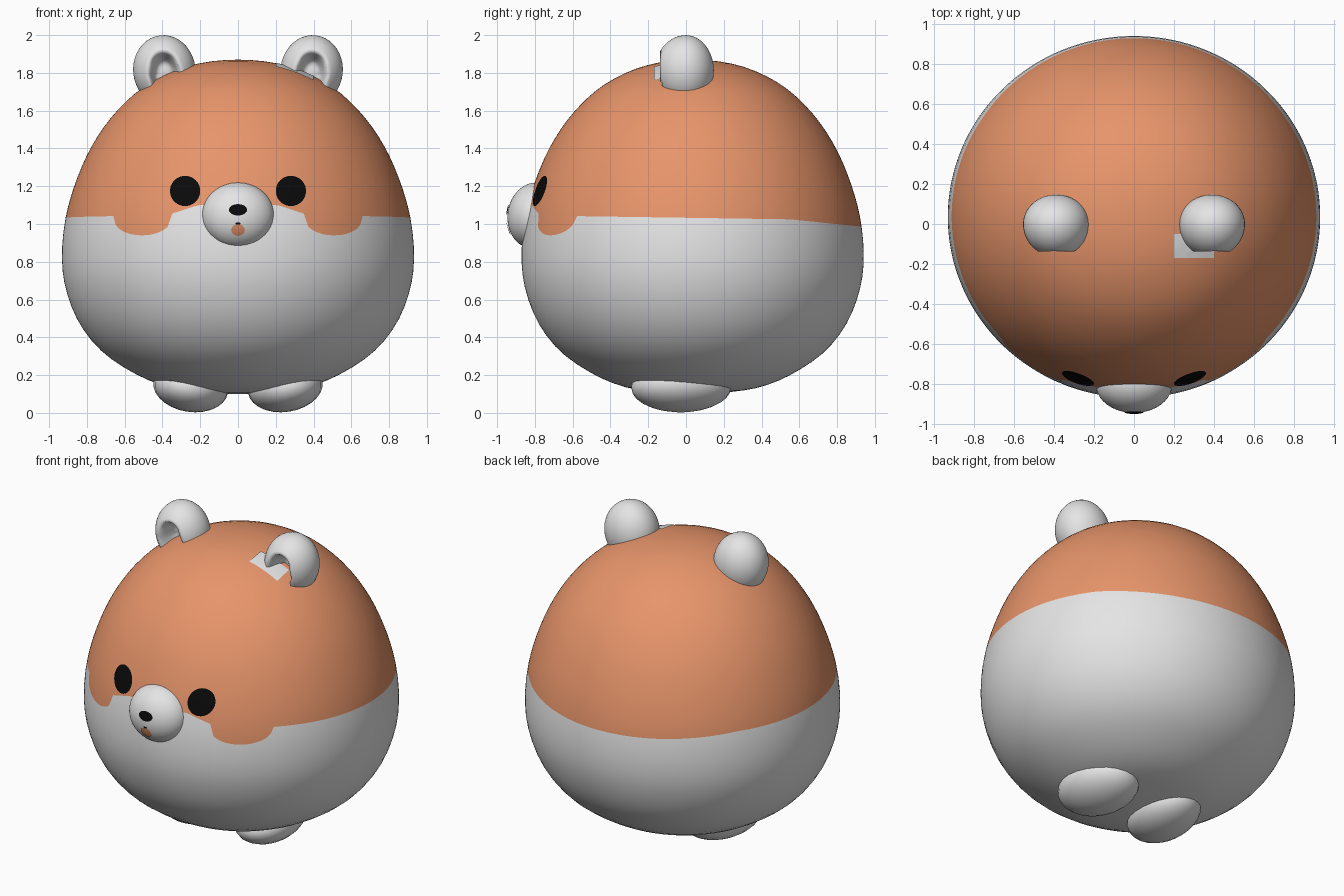
import bpy, bmesh, math
from mathutils import Vector, Matrix, Euler
from mathutils.bvhtree import BVHTree

if "Cube" in bpy.data.objects:
    bpy.data.objects.remove(bpy.data.objects["Cube"])


def material(name, rgb):
    m = bpy.data.materials.new(name)
    m.diffuse_color = (*rgb, 1)
    m.use_nodes = True
    m.node_tree.nodes["Principled BSDF"].inputs["Base Color"].default_value = m.diffuse_color
    return m


WHITE = material("soft white", (0.78, 0.78, 0.79))
ORANGE = material("warm orange", (0.80, 0.30, 0.145))
BLACK = material("black", (0.003, 0.003, 0.003))


def finish(name, bm, *mats):
    bmesh.ops.recalc_face_normals(bm, faces=bm.faces)
    me = bpy.data.meshes.new(name)
    for f in bm.faces:
        f.smooth = True
    bm.to_mesh(me)
    tree = BVHTree.FromBMesh(bm)
    bm.free()
    for m in mats:
        me.materials.append(m)
    ob = bpy.data.objects.new(name, me)
    bpy.context.collection.objects.link(ob)
    return tree


def ellipsoid(name, loc, radii, rot, mat, seg=40, rings=24, deform=None):
    bm = bmesh.new()
    bmesh.ops.create_uvsphere(bm, u_segments=seg, v_segments=rings, radius=1)
    if deform:
        deform(bm)
    bm.transform(Matrix.LocRotScale(Vector(loc), Euler(rot), Vector(radii)))
    return finish(name, bm, mat)


def patch(name, tree, a, b, ra, rb, mat, top=False, square=False, n=40, rings=5):
    """Thin plate laid on a surface, projected from the front or the top."""
    bm = bmesh.new()

    def drop(u, v):
        start, way = (((u, v, 3), (0, 0, -1)) if top else ((u, -3, v), (0, 1, 0)))
        p, nrm, _, _ = tree.ray_cast(Vector(start), Vector(way))
        return bm.verts.new(p - Vector(way) * 0.006)

    mid, prev = drop(a, b), None
    for k in range(1, rings + 1):
        ring = []
        for i in range(n):
            c, s = math.cos(math.tau * i / n), math.sin(math.tau * i / n)
            q = k / rings / (max(abs(c), abs(s)) if square else 1)
            ring.append(drop(a + ra * c * q, b + rb * s * q))
        for i in range(n):
            j = (i + 1) % n
            if prev:
                bm.faces.new((prev[i], ring[i], ring[j], prev[j]))
            else:
                bm.faces.new((mid, ring[i], ring[j]))
        prev = ring
    bm.normal_update()
    # make the plate face outwards
    way = Vector((0, 0, 1)) if top else Vector((0, -1, 0))
    flip = sum(f.normal.dot(way) for f in bm.faces) < 0
    me = bpy.data.meshes.new(name)
    if flip:
        bmesh.ops.reverse_faces(bm, faces=bm.faces)
    bm.to_mesh(me)
    bm.free()
    me.materials.append(mat)
    me.shade_smooth()
    bpy.context.collection.objects.link(bpy.data.objects.new(name, me))


# Body: lathed egg whose rows follow the scalloped colour line
PROFILE = [(-0.2, 0.11), (0, 0.10), (0.2, 0.11), (0.38, 0.14), (0.55, 0.21),
           (0.72, 0.325), (0.84, 0.475), (0.91, 0.65), (0.932, 0.82),
           (0.915, 1.02), (0.86, 1.22), (0.77, 1.42), (0.64, 1.60),
           (0.47, 1.745), (0.25, 1.84), (0, 1.87), (-0.25, 1.84)]
SPANS = len(PROFILE) - 3


def profile(t):
    i = min(int(t), SPANS - 1)
    f = t - i
    p0, p1, p2, p3 = (Vector(p) for p in PROFILE[i:i + 4])
    return 0.5 * (2 * p1 + (p2 - p0) * f + (2 * p0 - 5 * p1 + 4 * p2 - p3) * f * f
                  + (3 * p1 - p0 - 3 * p2 + p3) * f ** 3)


def colour_line(x, y):
    x = abs(x)
    z = 1.033 - 0.015 * y - 0.09 * max(0, y - 0.55)
    if y < 0:
        if x < 0.35:
            z = min(1.10, 1.055 + 0.33 * (0.35 - x))
        elif x < 0.65:
            z = 1.025 - 0.085 * math.sqrt(max(0, 1 - ((x - 0.5) / 0.15) ** 2))
    return z


def line_parameter(z):
    lo, hi = 0, SPANS
    for _ in range(30):
        m = (lo + hi) / 2
        lo, hi = (m, hi) if profile(m).y < z else (lo, m)
    return lo


SEG, LOW, HIGH = 256, 22, 22
bm = bmesh.new()
bottom, top = bm.verts.new((0, 0.035, 0.10)), bm.verts.new((0, 0.035, 1.87))
cols = []
for i in range(SEG):
    c, s = math.cos(math.tau * i / SEG), math.sin(math.tau * i / SEG)
    tb = line_parameter(colour_line(0.91 * c, 0.885 * s + 0.035))
    ts = [tb * k / LOW for k in range(1, LOW + 1)]
    ts += [tb + (SPANS - tb) * k / HIGH for k in range(1, HIGH)]
    cols.append([bm.verts.new((p.x * c, p.x * s * 0.972 + 0.035, p.y))
                 for p in map(profile, ts)])
for a, b in zip(cols, cols[1:] + cols[:1]):
    bm.faces.new((bottom, b[0], a[0]))
    bm.faces.new((a[-1], b[-1], top)).material_index = 1
    for k in range(len(a) - 1):
        bm.faces.new((a[k], b[k], b[k + 1], a[k + 1])).material_index = int(k >= LOW - 1)
body = finish("body", bm, WHITE, ORANGE)

# Muzzle with nose, mouth and tongue plates
muzzle = ellipsoid("muzzle", (0, -0.802, 1.045), (0.192, 0.143, 0.175), (-0.15, 0, 0), WHITE)
patch("nose", muzzle, 0, 1.075, 0.048, 0.030, BLACK)
patch("tongue", muzzle, 0, 0.968, 0.036, 0.031, ORANGE)
patch("mouth", muzzle, 0, 1.003, 0.014, 0.006, BLACK)


# Ear hollow: push the front of the sphere inwards
def hollow(bm):
    bm.transform(Matrix.Rotation(math.pi / 2, 4, 'X'))
    for v in bm.verts:
        d = math.hypot(v.co.x / 0.50, (v.co.z + 0.12) / 0.68)
        if v.co.y < 0:
            v.co.y -= 0.12 * abs(v.co.y)
            if d < 1:
                v.co.y += 1.0 * min(1, (1 - d) * 2.2)


for side, s in (("left", -1), ("right", 1)):
    ellipsoid(side + "_ear", (s * 0.39, 0, 1.812), (0.165, 0.147, 0.188),
              (0, s * 0.12, 0), WHITE, 40, 32, hollow)
    patch(side + "_eye", body, s * 0.28, 1.175, 0.080, 0.080, BLACK)
    ellipsoid(side + "_foot", (s * 0.25, -0.025, 0.137), (0.198, 0.268, 0.132),
              (0, -s * 0.16, s * 0.16), WHITE, 24, 14)

# Pale patch beside the right ear
patch("ear_patch", body, 0.30, -0.11, 0.10, 0.06, WHITE, top=True, square=True)
